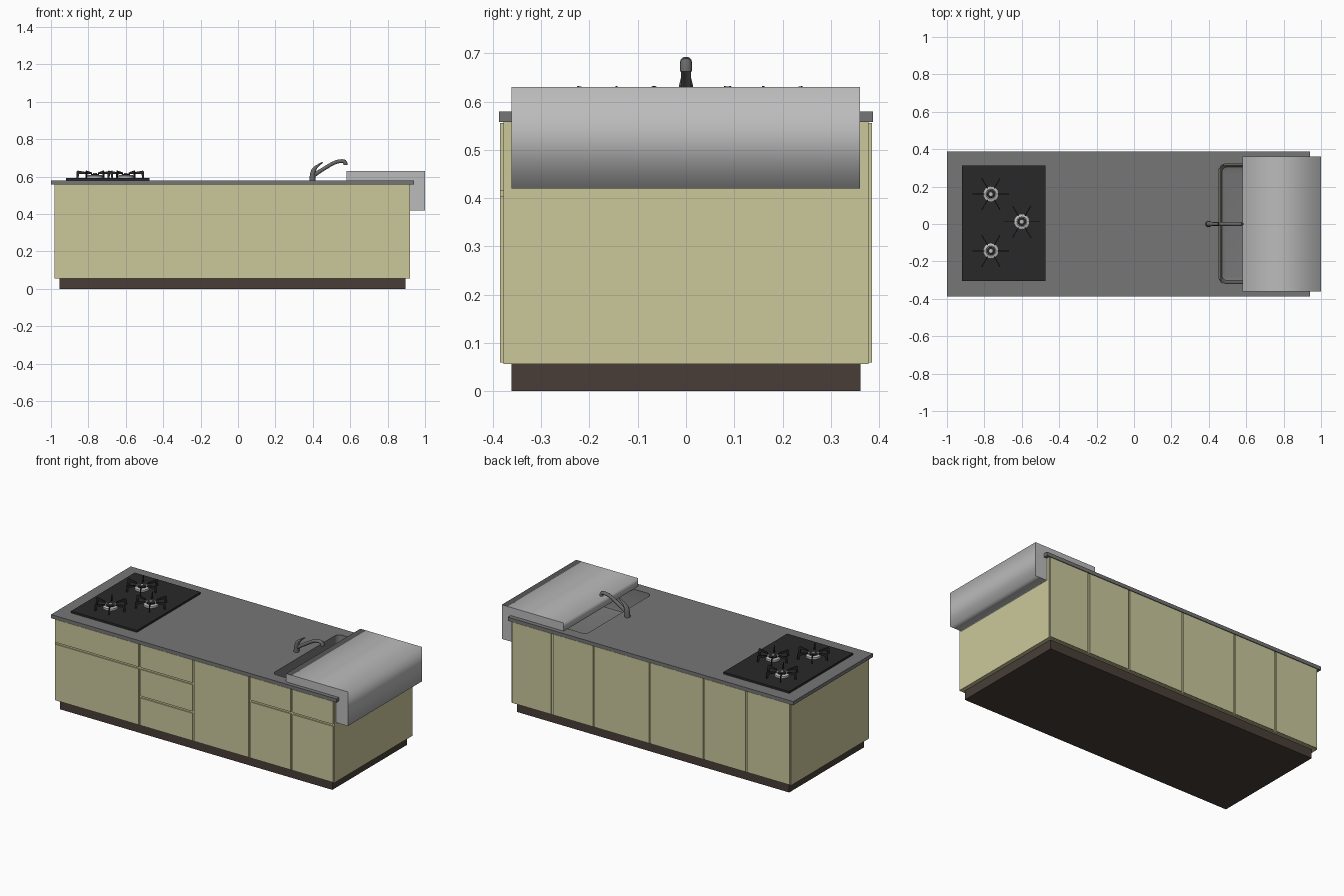
import bpy, bmesh, math
from mathutils import Vector

if "Cube" in bpy.data.objects:
    bpy.data.objects.remove(bpy.data.objects["Cube"])


def mat(name, r, g, b):
    m = bpy.data.materials.new(name)
    m.diffuse_color = (r, g, b, 1)
    m.use_nodes = True
    m.node_tree.nodes["Principled BSDF"].inputs["Base Color"].default_value = m.diffuse_color
    return m


CREAM = mat("cream", 0.60, 0.58, 0.33)
DOOR = mat("door_cream", 0.60, 0.58, 0.33)
BROWN = mat("dark_brown", 0.065, 0.048, 0.038)
STONE = mat("stone_grey", 0.18, 0.18, 0.18)
BLACK = mat("black", 0.022, 0.022, 0.022)
STEEL = mat("steel", 0.5, 0.5, 0.5)
METAL = mat("faucet_grey", 0.14, 0.14, 0.14)


def finish(name, bm, m=None):
    bmesh.ops.recalc_face_normals(bm, faces=bm.faces)
    me = bpy.data.meshes.new(name)
    bm.to_mesh(me)
    bm.free()
    ob = bpy.data.objects.new(name, me)
    bpy.context.collection.objects.link(ob)
    if m:
        me.materials.append(m)
    return ob


def smooth(ob, deg=40):
    bpy.ops.object.select_all(action='DESELECT')
    ob.select_set(True)
    bpy.context.view_layer.objects.active = ob
    bpy.ops.object.shade_smooth_by_angle(angle=math.radians(deg))


def box(name, x0, x1, y0, y1, z0, z1, m):
    bm = bmesh.new()
    bmesh.ops.create_cube(bm, size=1)
    for v in bm.verts:
        v.co = ((x0 + x1) / 2 + v.co.x * (x1 - x0), (y0 + y1) / 2 + v.co.y * (y1 - y0),
                (z0 + z1) / 2 + v.co.z * (z1 - z0))
    return finish(name, bm, m)


def prism(name, pts, offset, m):
    """Extrude a closed 3D polygon along an offset."""
    bm = bmesh.new()
    f = bm.faces.new([bm.verts.new(p) for p in pts])
    r = bmesh.ops.extrude_face_region(bm, geom=[f])
    bmesh.ops.translate(bm, vec=offset, verts=[v for v in r["geom"] if isinstance(v, bmesh.types.BMVert)])
    return finish(name, bm, m)


def rounded_rect(x0, x1, y0, y1, r, z, n=6):
    pts = []
    for cx, cy, a0 in ((x1 - r, y1 - r, 0), (x0 + r, y1 - r, 90), (x0 + r, y0 + r, 180), (x1 - r, y0 + r, 270)):
        for i in range(n + 1):
            a = math.radians(a0 + 90 * i / n)
            pts.append((cx + r * math.cos(a), cy + r * math.sin(a), z))
    return pts


def loft(name, rings, m, cap_start=True, cap_end=True):
    bm = bmesh.new()
    vs = [[bm.verts.new(p) for p in ring] for ring in rings]
    n = len(vs[0])
    for a, b in zip(vs, vs[1:]):
        for i in range(n):
            bm.faces.new((a[i], a[(i + 1) % n], b[(i + 1) % n], b[i]))
    if cap_start:
        bm.faces.new(vs[0])
    if cap_end:
        bm.faces.new(vs[-1])
    ob = finish(name, bm, m)
    smooth(ob)
    return ob


def tube(name, path, m, n=16):
    """Sweep ellipses along an xz path; entries are x, z, half width, half thickness."""
    rings = []
    for i, (x, z, w, t) in enumerate(path):
        a, b = path[max(i - 1, 0)], path[min(i + 1, len(path) - 1)]
        d = Vector((b[0] - a[0], b[1] - a[1])).normalized()
        rings.append([(x - d.y * t * math.sin(k * math.tau / n), w * math.cos(k * math.tau / n),
                       z + d.x * t * math.sin(k * math.tau / n)) for k in range(n)])
    return loft(name, rings, m)


def lathe(name, cx, cy, prof, m, n=24):
    return loft(name, [[(cx + r * math.cos(k * math.tau / n), cy + r * math.sin(k * math.tau / n), z)
                        for k in range(n)] for r, z in prof], m)


# carcass, plinth and worktop
box("plinth", -0.955, 0.895, -0.362, 0.362, 0, 0.056, BROWN)
cabinet = box("cabinet", -0.98, 0.92, -0.378, 0.378, 0.056, 0.56, CREAM)
worktop = box("worktop", -1, 0.94, -0.387, 0.387, 0.558, 0.58, STONE)

# sink recess cut through worktop and cabinet, lined by a basin
cutter = prism("sink_cutter", rounded_rect(0.455, 0.90, -0.318, 0.32, 0.03, 0.40), (0, 0, 0.3), None)
cutter.hide_render = True
cutter.hide_viewport = True
for ob in (cabinet, worktop):
    mod = ob.modifiers.new("sink_hole", 'BOOLEAN')
    mod.object = cutter
    mod.solver = 'EXACT'
loft("sink_basin", [rounded_rect(0.456 + d, 0.899 - d, -0.317 + d, 0.319 - d, 0.03, z)
                    for d, z in ((0, 0.575), (0.008, 0.44), (0.014, 0.425), (0.028, 0.42))],
     STONE, cap_start=False)

# folded sink cover with a drop at the end, softly shaded all over
cover = prism("sink_cover", [(x, -0.362, z) for x, z in
              ((0.58, 0.578), (0.58, 0.63), (1, 0.63), (1, 0.42), (0.92, 0.42), (0.92, 0.578))],
              (0, 0.722, 0), STEEL)
for p in cover.data.polygons:
    p.use_smooth = abs(p.normal.y) < 0.5

# door and drawer fronts
G = 0.006
front_x = [-0.98, -0.40, -0.034, 0.348, 0.634, 0.92]
front_z = [[0.41], [0.41, 0.235], [], [0.41], [0.41]]


def panel(name, x0, x1, z0, z1, side):
    y = sorted((side * 0.377, side * 0.385))
    box(name, x0 + G, x1 - G, y[0], y[1], z0 + G, z1 - G, DOOR)


for i, splits in enumerate(front_z):
    zs = [0.562] + splits + [0.054]
    for j in range(len(zs) - 1):
        panel(f"front_panel_{i}_{j}", front_x[i], front_x[i + 1], zs[j + 1], zs[j], -1)
back_x = [-0.98, -0.68, -0.39, -0.023, 0.357, 0.642, 0.92]
for i in range(6):
    panel(f"back_door_{i}", back_x[i], back_x[i + 1], 0.054, 0.562, 1)

# cooktop with three burners and six-armed pan supports
box("cooktop", -0.92, -0.473, -0.306, 0.312, 0.579, 0.592, BLACK)
for i, (cx, cy) in enumerate(((-0.765, 0.16), (-0.60, 0.012), (-0.765, -0.144))):
    lathe(f"burner_{i}", cx, cy, ((0.042, 0.591), (0.042, 0.604), (0.036, 0.608), (0.027, 0.608),
                                  (0.025, 0.603), (0.022, 0.603)), STEEL)
    lathe(f"burner_cap_{i}", cx, cy, ((0.022, 0.60), (0.022, 0.612), (0.018, 0.615)), BLACK)
    lathe(f"burner_pin_{i}", cx, cy, ((0.010, 0.612), (0.010, 0.618)), STEEL, 12)
    for k in range(6):
        a = k * math.pi / 3
        u, t = Vector((math.cos(a), math.sin(a), 0)), Vector((-math.sin(a), math.cos(a), 0)) * 0.005
        prof = ((0.098, 0.591), (0.098, 0.625), (0.092, 0.632), (0.035, 0.622), (0.035, 0.614), (0.084, 0.614),
                (0.088, 0.591))
        prism(f"pan_support_{i}_{k}", [Vector((cx, cy, 0)) + u * r - t / 2 + Vector((0, 0, z)) for r, z in prof],
              t, BLACK)

# faucet: body, spout and lever
tube("faucet_body", [(0.398, 0.579, 0.017, 0.016), (0.399, 0.61, 0.016, 0.015), (0.405, 0.635, 0.014, 0.013),
                     (0.418, 0.652, 0.010, 0.008), (0.435, 0.665, 0.008, 0.005), (0.452, 0.676, 0.007, 0.004)], METAL)
tube("faucet_spout", [(0.40, 0.603, 0.012, 0.011), (0.44, 0.630, 0.011, 0.010), (0.50, 0.667, 0.010, 0.010),
                      (0.53, 0.680, 0.011, 0.010), (0.556, 0.683, 0.012, 0.010), (0.570, 0.680, 0.012, 0.011),
                      (0.574, 0.672, 0.012, 0.011), (0.574, 0.662, 0.012, 0.011)], METAL)
